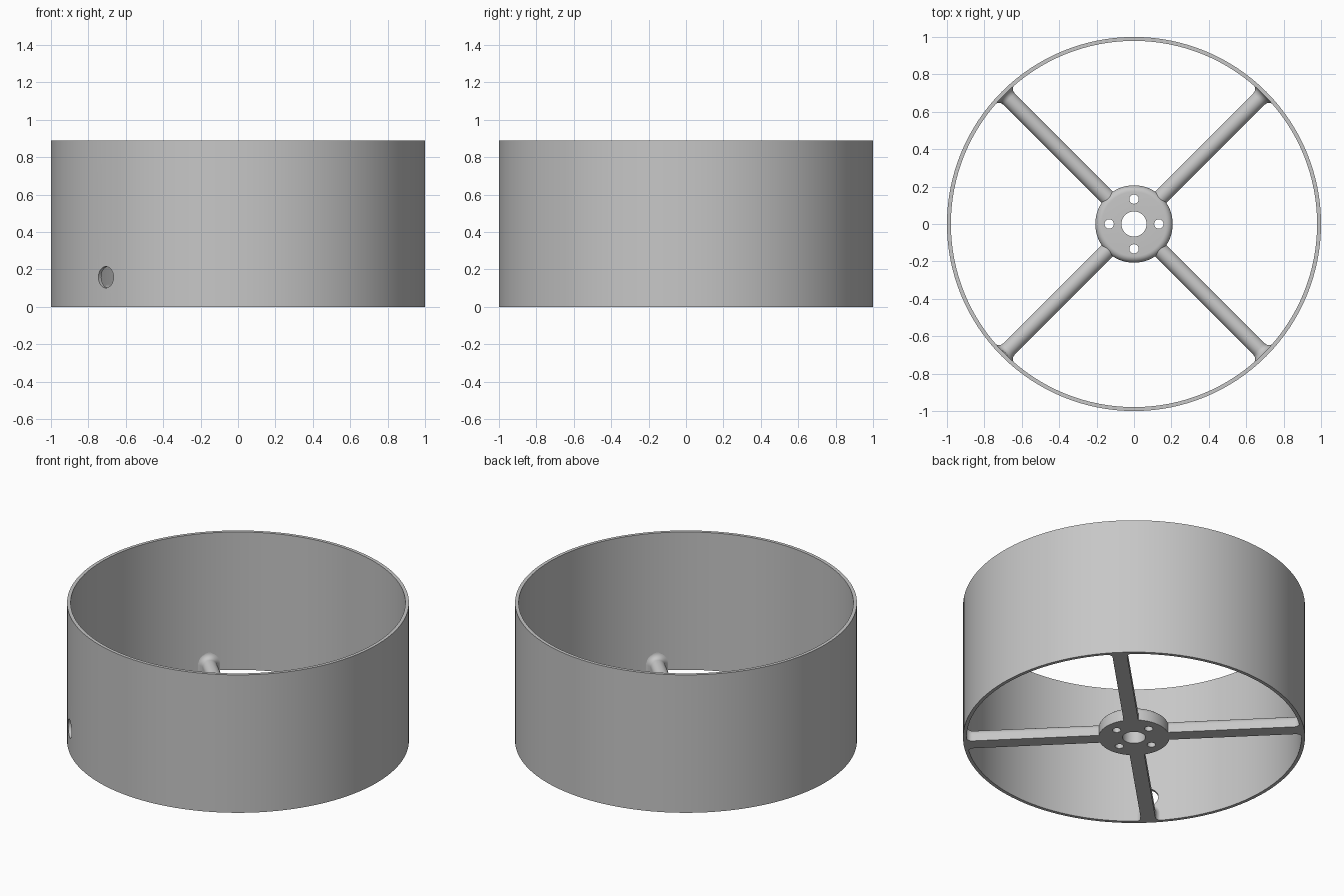
import bpy, bmesh
from math import sin, cos, pi, radians
from mathutils import Matrix

if "Cube" in bpy.data.objects:
    bpy.data.objects.remove(bpy.data.objects["Cube"])

HEIGHT, OUTER, INNER = 0.89, 1.0, 0.979
HUB_R, HUB_H, HUB_ROUND = 0.207, 0.092, 0.035
SPOKE_W, SPOKE_Z, FLARE = 0.043, 0.042, 0.035

grey = bpy.data.materials.new("light grey")
grey.use_nodes = True
colour = (0.57, 0.57, 0.57, 1)
grey.diffuse_color = colour
grey.node_tree.nodes["Principled BSDF"].inputs["Base Color"].default_value = colour


def make_object(name, bm):
    bmesh.ops.recalc_face_normals(bm, faces=bm.faces)
    mesh = bpy.data.meshes.new(name)
    bm.to_mesh(mesh)
    bm.free()
    mesh.materials.append(grey)
    obj = bpy.data.objects.new(name, mesh)
    bpy.context.collection.objects.link(obj)
    return obj


def lathe(name, profile, steps):
    """Turn a closed (radius, height) profile around the z axis."""
    bm = bmesh.new()
    rings = [[bm.verts.new((r * cos(2 * pi * i / steps), r * sin(2 * pi * i / steps), z))
              for r, z in profile] for i in range(steps)]
    n = len(profile)
    for i in range(steps):
        a, b = rings[i], rings[(i + 1) % steps]
        for j in range(n):
            k = (j + 1) % n
            bm.faces.new((a[j], b[j], b[k], a[k]))
    return make_object(name, bm)


def cylinder(name, radius, depth, matrix):
    bm = bmesh.new()
    bmesh.ops.create_cone(bm, cap_ends=True, segments=40, radius1=radius,
                          radius2=radius, depth=depth, matrix=matrix)
    obj = make_object(name, bm)
    obj.hide_render = True
    return obj


def select_only(obj):
    bpy.ops.object.select_all(action="DESELECT")
    obj.select_set(True)
    bpy.context.view_layer.objects.active = obj


def cut(obj, cutter):
    mod = obj.modifiers.new("hole", "BOOLEAN")
    mod.operation, mod.solver, mod.object = "DIFFERENCE", "EXACT", cutter
    select_only(obj)
    bpy.ops.object.modifier_apply(modifier=mod.name)


def spoke(name, angle):
    """Flat-bottomed, round-topped bar that flares into the rim."""
    stations = [(0.13, SPOKE_W)]
    for i in range(9):
        t = i / 8 * pi / 2
        stations.append((INNER - FLARE * (1 - sin(t)), SPOKE_W + FLARE * (1 - cos(t))))
    stations.append((INNER + 0.006, SPOKE_W + FLARE))
    bm = bmesh.new()
    loops = []
    for r, w in stations:
        section = [(w, 0)]
        section += [(w * cos(pi * i / 20), SPOKE_Z + w * sin(pi * i / 20)) for i in range(21)]
        section.append((-w, 0))
        loops.append([bm.verts.new((r, y, z)) for y, z in section])
    for a, b in zip(loops, loops[1:]):
        for j in range(len(a)):
            k = (j + 1) % len(a)
            bm.faces.new((a[j], a[k], b[k], b[j]))
    bm.faces.new(loops[0])
    bm.faces.new(loops[-1])
    bmesh.ops.rotate(bm, verts=bm.verts, matrix=Matrix.Rotation(angle, 3, "Z"))
    return make_object(name, bm)


# Thin tall rim
rim = lathe("rim", [(INNER, 0), (OUTER, 0), (OUTER, HEIGHT), (INNER, HEIGHT)], 128)

# Hub with rounded top edge and centre bore
edge = [(HUB_R - HUB_ROUND * (1 - cos(i * pi / 16)),
         HUB_H - HUB_ROUND * (1 - sin(i * pi / 16))) for i in range(9)]
hub = lathe("hub", [(0.067, 0), (HUB_R, 0)] + edge + [(0.067, HUB_H)], 64)

# Four bolt holes in the hub
for i in range(4):
    a = i * pi / 2
    drill = cylinder("bolt_cutter", 0.025, 1, Matrix.Translation((0.133 * cos(a), 0.133 * sin(a), 0)))
    cut(hub, drill)
    bpy.data.objects.remove(drill)

# Diagonal spokes
names = ["back_left", "back_right", "front_right", "front_left"]
spokes = [spoke(n + "_spoke", radians(45 + 90 * i)) for i, n in enumerate(names)]

# Side hole through the rim above the front right spoke
drill = cylinder("side_cutter", 0.057, 0.2,
                 Matrix.Rotation(radians(225), 4, "Z") @ Matrix.Translation((1, 0, 0.158))
                 @ Matrix.Rotation(pi / 2, 4, "Y"))
cut(rim, drill)
cut(spokes[2], drill)
bpy.data.objects.remove(drill)

for obj in [rim, hub] + spokes:
    select_only(obj)
    bpy.ops.object.shade_smooth_by_angle(angle=radians(35))
